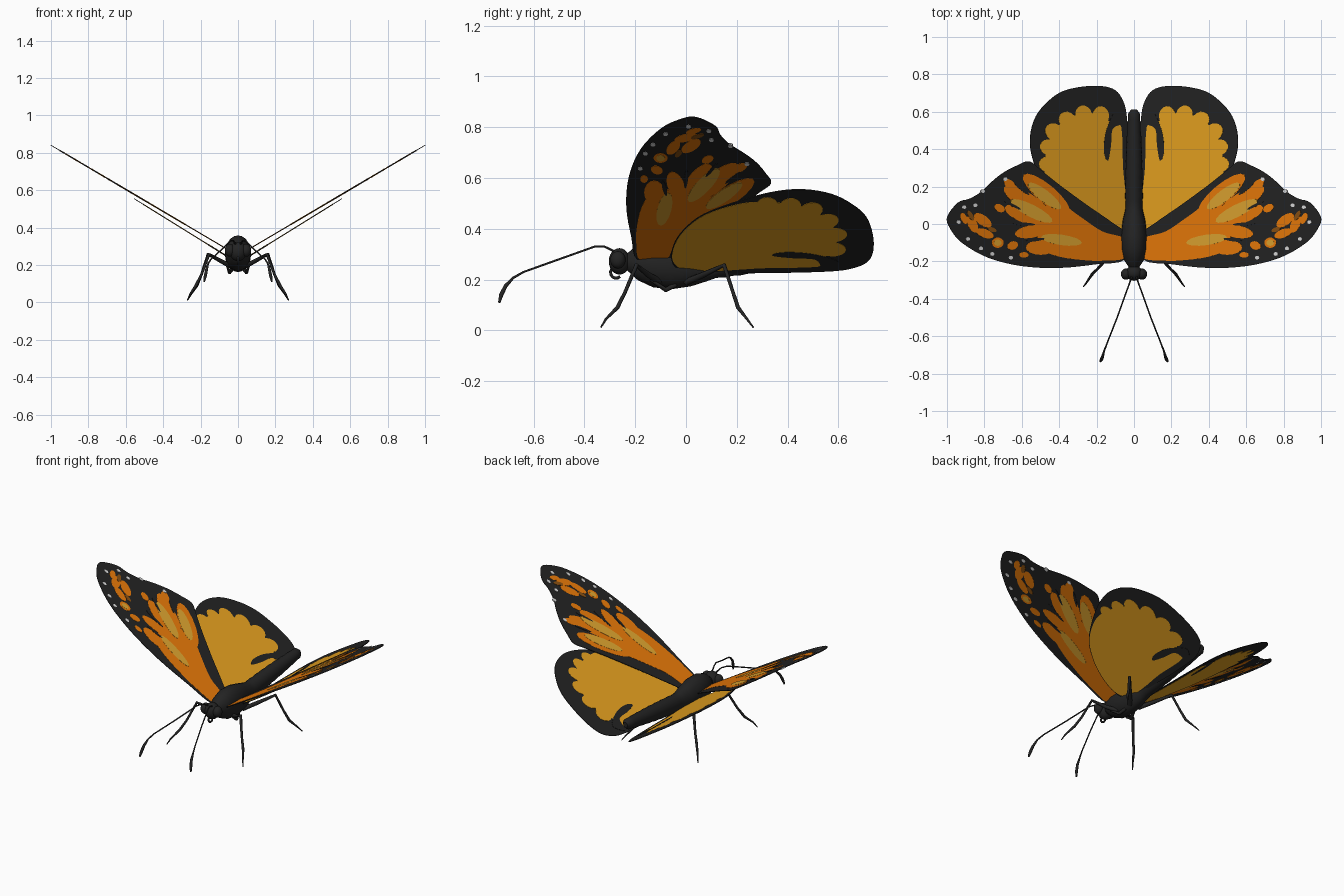
import bpy, bmesh, math
from mathutils import Vector


def material(name, r, g, b):
    m = bpy.data.materials.new(name)
    m.diffuse_color = (r, g, b, 1)
    return m


BLACK = material("soft black", 0.017, 0.017, 0.017)
ORANGE = material("deep orange", 0.88, 0.21, 0.003)
AMBER = material("amber", 0.90, 0.41, 0.016)
PALE = material("pale gold", 0.72, 0.37, 0.03)
BROWN = material("dark brown", 0.25, 0.08, 0.006)
WHITE = material("white", 0.7, 0.7, 0.7)


def add_object(name, bm, mat, mirror=False):
    me = bpy.data.meshes.new(name)
    bm.to_mesh(me)
    bm.free()
    ob = bpy.data.objects.new(name, me)
    bpy.context.collection.objects.link(ob)
    me.materials.append(mat)
    if mirror:
        ob.modifiers.new("mirror", 'MIRROR')
    return ob


def smooth(ob):
    bpy.ops.object.select_all(action='DESELECT')
    ob.select_set(True)
    bpy.context.view_layer.objects.active = ob
    bpy.ops.object.shade_smooth_by_angle(angle=math.radians(50))


def rounded(pts, steps=4):
    """Closed smooth curve through the points."""
    out, n = [], len(pts)
    for i in range(n):
        a, b, c, d = (Vector(pts[(i + k) % n]) for k in (-1, 0, 1, 2))
        for s in range(steps):
            t = s / steps
            out.append(0.5 * (2 * b + (c - a) * t + (2 * a - 5 * b + 4 * c - d) * t * t
                              + (3 * b - a - 3 * c + d) * t ** 3))
    return out


def ellipse(x, y, length, width, angle, n=16):
    a = math.radians(angle)
    pts = []
    for i in range(n):
        t = 2 * math.pi * i / n
        u, v = length * math.cos(t), width * math.sin(t)
        pts.append((x + u * math.cos(a) - v * math.sin(a), y + u * math.sin(a) + v * math.cos(a)))
    return pts


def fore_plane(x):
    return 0.25 + 0.59 * x


def hind_plane(x):
    return 0.21 + 0.62 * x


def panel(name, outlines, plane, mat, thickness):
    """Thin sheet lying in the tilted wing plane, mirrored to both sides."""
    bm = bmesh.new()
    for pts in outlines:
        bm.faces.new([bm.verts.new((p[0], p[1], plane(p[0]))) for p in pts])
    bmesh.ops.triangulate(bm, faces=bm.faces[:])
    ob = add_object(name, bm, mat, True)
    s = ob.modifiers.new("thickness", 'SOLIDIFY')
    s.thickness, s.offset = thickness, 0


def tube(name, pts, radii, mirror=True):
    cu = bpy.data.curves.new(name, 'CURVE')
    cu.dimensions = '3D'
    cu.bevel_depth, cu.bevel_resolution, cu.use_fill_caps = 1, 2, True
    sp = cu.splines.new('POLY')
    sp.points.add(len(pts) - 1)
    for q, p, r in zip(sp.points, pts, radii):
        q.co, q.radius = (*p, 1), r
    ob = bpy.data.objects.new(name, cu)
    bpy.context.collection.objects.link(ob)
    cu.materials.append(BLACK)
    bpy.ops.object.select_all(action='DESELECT')
    ob.select_set(True)
    bpy.context.view_layer.objects.active = ob
    bpy.ops.object.convert(target='MESH')
    ob = bpy.context.view_layer.objects.active
    if mirror:
        ob.modifiers.new("mirror", 'MIRROR')
    smooth(ob)


def ball(name, loc, size, mirror=False):
    bm = bmesh.new()
    bmesh.ops.create_uvsphere(bm, u_segments=20, v_segments=12, radius=1)
    for v in bm.verts:
        v.co = Vector(loc) + Vector([v.co[i] * size[i] for i in range(3)])
    smooth(add_object(name, bm, BLACK, mirror))


# Forewings: black sheet, orange cells, pale centres, white edge dots
panel("forewing", [rounded([
    (0.04, -0.06), (0.05, -0.19), (0.2, -0.215), (0.4, -0.235), (0.6, -0.225), (0.78, -0.18),
    (0.92, -0.1), (0.985, -0.02), (0.998, 0.04), (0.94, 0.115), (0.88, 0.135), (0.82, 0.17),
    (0.75, 0.235), (0.69, 0.28), (0.62, 0.315), (0.56, 0.335), (0.5, 0.29), (0.4, 0.21),
    (0.25, 0.1), (0.12, 0.01)])], fore_plane, BLACK, 0.004)
panel("forewing_orange", [rounded([
    (0.05, -0.18), (0.05, -0.08), (0.17, -0.04), (0.29, 0.04), (0.4, 0.11), (0.5, 0.08),
    (0.52, -0.03), (0.5, -0.13), (0.4, -0.175), (0.25, -0.195), (0.15, -0.195)])]
    + [ellipse(*e) for e in (
        (0.47, 0.16, 0.16, 0.05, 40), (0.57, 0.115, 0.15, 0.048, 33), (0.57, 0.045, 0.13, 0.045, 20),
        (0.55, -0.04, 0.09, 0.034, -10), (0.5, -0.125, 0.08, 0.04, 0), (0.66, 0.205, 0.045, 0.024, 45),
        (0.81, 0.02, 0.055, 0.027, 35), (0.865, 0.0, 0.05, 0.025, 65), (0.91, 0.03, 0.032, 0.016, 65),
        (0.8, -0.05, 0.05, 0.023, 20), (0.73, -0.1, 0.032, 0.028, 0), (0.65, -0.115, 0.03, 0.022, -20),
        (0.72, 0.085, 0.03, 0.02, 30), (0.59, -0.165, 0.025, 0.015, 0))], fore_plane, ORANGE, 0.006)
panel("forewing_gold", [ellipse(*e) for e in (
    (0.48, 0.15, 0.11, 0.031, 38), (0.55, 0.07, 0.125, 0.033, 27), (0.39, -0.085, 0.11, 0.028, 8),
    (0.73, -0.1, 0.02, 0.017, 0))], fore_plane, PALE, 0.008)
panel("forewing_brown", [ellipse(*e) for e in (
    (0.875, 0.045, 0.03, 0.012, 60), (0.76, -0.03, 0.025, 0.012, 20))], fore_plane, BROWN, 0.008)
panel("forewing_dots", [ellipse(x, y, 0.012, 0.01, 0, 8) for x, y in (
    (0.69, 0.24), (0.81, 0.175), (0.85, 0.1), (0.91, 0.09), (0.94, 0.01), (0.89, -0.08),
    (0.82, -0.13), (0.76, -0.16), (0.66, -0.18))], fore_plane, WHITE, 0.008)
# Dark gaps between the outer lobes
panel("forewing_veins", [ellipse(*e) for e in (
    (0.6, 0.185, 0.05, 0.007, 38), (0.65, 0.1, 0.05, 0.007, 27), (0.59, 0.0, 0.06, 0.008, 3),
    (0.53, -0.085, 0.05, 0.008, -8))], fore_plane, BLACK, 0.0085)

# Hindwings: black sheet, scalloped amber field, dark inner mark
panel("hindwing", [rounded([
    (0.035, 0.0), (0.1, -0.055), (0.2, -0.05), (0.3, -0.01), (0.4, 0.07), (0.49, 0.22), (0.545, 0.36),
    (0.555, 0.47), (0.525, 0.575), (0.46, 0.655), (0.38, 0.71), (0.27, 0.735), (0.17, 0.737),
    (0.1, 0.715), (0.06, 0.66), (0.04, 0.58), (0.03, 0.4), (0.03, 0.2)])], hind_plane, BLACK, 0.004)
panel("hindwing_amber", [rounded([
    (0.042, 0.01), (0.1, -0.05), (0.2, -0.046), (0.3, -0.006), (0.398, 0.074), (0.465, 0.2),
    (0.48, 0.3), (0.46, 0.44), (0.4, 0.53), (0.32, 0.58), (0.2, 0.59), (0.12, 0.54), (0.07, 0.52),
    (0.06, 0.3), (0.045, 0.15)])]
    + [ellipse(*e) for e in (
        (0.18, 0.575, 0.055, 0.045, 95), (0.27, 0.58, 0.055, 0.045, 75), (0.355, 0.55, 0.055, 0.045, 50),
        (0.425, 0.49, 0.055, 0.045, 35), (0.455, 0.41, 0.05, 0.042, 15), (0.46, 0.32, 0.05, 0.042, 0))],
    hind_plane, AMBER, 0.006)
panel("hindwing_mark", [rounded([
    (0.1, 0.6), (0.05, 0.56), (0.06, 0.535), (0.115, 0.51), (0.125, 0.42), (0.14, 0.34), (0.16, 0.37),
    (0.16, 0.45), (0.14, 0.53)])], hind_plane, BLACK, 0.008)

# Thorax and ringed abdomen, as lofted rings of (y, z, half width, half height)
rings = [(-0.235, 0.27, 0.025, 0.03), (-0.19, 0.268, 0.055, 0.07), (-0.13, 0.264, 0.068, 0.094),
         (-0.06, 0.26, 0.07, 0.098), (0.02, 0.256, 0.06, 0.082), (0.08, 0.257, 0.046, 0.064)]
for i in range(16):
    t = i / 15
    w = (0.048 - 0.016 * t * t) * (1 if i % 2 else 0.95)
    rings.append((0.12 + 0.47 * t, 0.262 + 0.05 * t, w, w * (1.2 - 0.15 * t)))
rings.append((0.613, 0.314, 0.015, 0.016))
bm = bmesh.new()
SIDES = 20
loops = [[bm.verts.new((w * math.cos(2 * math.pi * k / SIDES), y, z + h * math.sin(2 * math.pi * k / SIDES)))
          for k in range(SIDES)] for y, z, w, h in rings]
for a, b in zip(loops, loops[1:]):
    for k in range(SIDES):
        j = (k + 1) % SIDES
        bm.faces.new((a[k], a[j], b[j], b[k]))
bm.faces.new(loops[0])
bm.faces.new(loops[-1])
bmesh.ops.recalc_face_normals(bm, faces=bm.faces[:])
smooth(add_object("body", bm, BLACK))

# Head, eyes and coiled tongue
ball("head", (0, -0.262, 0.272), (0.045, 0.042, 0.052))
ball("eye", (0.043, -0.268, 0.278), (0.027, 0.03, 0.034), True)
tube("tongue", [(0, -0.275 + 0.022 * math.cos(t * 0.5), 0.228 + 0.022 * math.sin(t * 0.5))
                for t in range(0, 12)], [0.006] * 12, False)

# Antennae with clubbed tips
tube("antenna", [(0.012, -0.28, 0.31), (0.025, -0.32, 0.33), (0.04, -0.36, 0.33), (0.09, -0.5, 0.28),
                 (0.145, -0.64, 0.23), (0.16, -0.68, 0.207), (0.168, -0.71, 0.175),
                 (0.175, -0.727, 0.14), (0.181, -0.735, 0.11)],
     [0.005, 0.004, 0.004, 0.004, 0.004, 0.005, 0.008, 0.009, 0.005])

# Legs
leg_radii = [0.014, 0.012, 0.009, 0.007, 0.008, 0.005, 0.003]
tube("front_leg", [(0.03, -0.1, 0.19), (0.09, -0.15, 0.22), (0.155, -0.195, 0.257), (0.195, -0.24, 0.15),
                   (0.225, -0.27, 0.09), (0.255, -0.315, 0.045), (0.27, -0.335, 0.012)], leg_radii)
tube("rear_leg", [(0.03, 0.0, 0.19), (0.09, 0.07, 0.22), (0.16, 0.15, 0.257), (0.195, 0.185, 0.15),
                  (0.22, 0.205, 0.09), (0.25, 0.24, 0.045), (0.27, 0.265, 0.012)], leg_radii)
# Short folded leg stubs under the thorax
tube("folded_leg", [(0.03, -0.04, 0.18), (0.045, -0.08, 0.16), (0.06, -0.14, 0.2)], [0.01, 0.01, 0.006])
